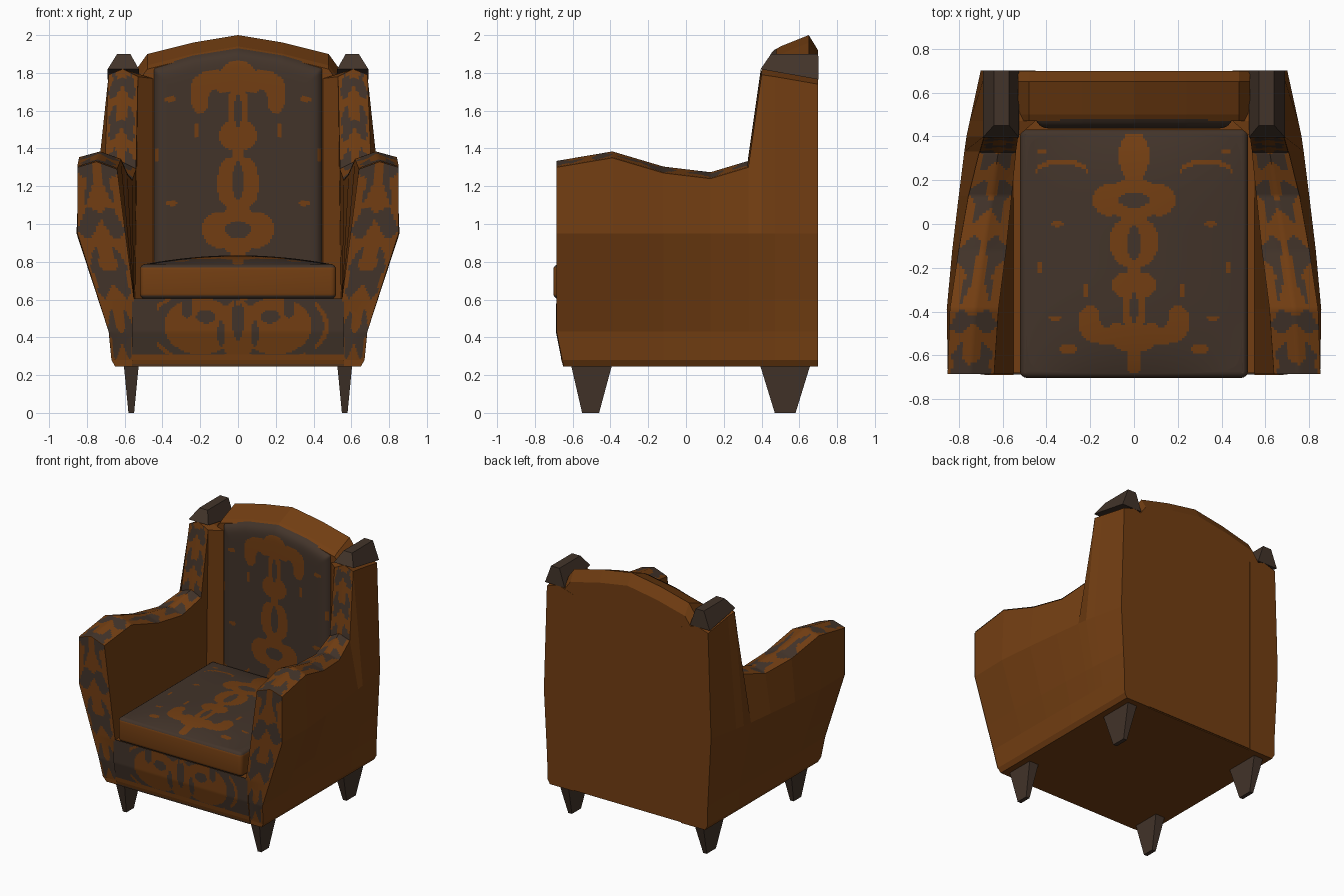
import bpy, bmesh, math
from mathutils import Vector as V

if "Cube" in bpy.data.objects:
    bpy.data.objects.remove(bpy.data.objects["Cube"])


def material(name, rgb):
    m = bpy.data.materials.new(name)
    m.use_nodes = True
    m.diffuse_color = (*rgb, 1)
    m.node_tree.nodes["Principled BSDF"].inputs["Base Color"].default_value = (*rgb, 1)
    return m


RUST = material("rust_fabric", (0.17, 0.048, 0.006))
DARK = material("dark_brown", (0.055, 0.034, 0.023))


def finish(name, bm, mats, smooth=False):
    me = bpy.data.meshes.new(name)
    bm.to_mesh(me)
    bm.free()
    for m in mats:
        me.materials.append(m)
    ob = bpy.data.objects.new(name, me)
    bpy.context.collection.objects.link(ob)
    if smooth:
        bpy.ops.object.select_all(action="DESELECT")
        ob.select_set(True)
        bpy.context.view_layer.objects.active = ob
        bpy.ops.object.shade_smooth_by_angle(angle=math.radians(40))
    return ob


def loft(name, rings, mat):
    """Closed solid through a row of equal rings."""
    bm = bmesh.new()
    rows = [[bm.verts.new(p) for p in r] for r in rings]
    n = len(rows[0])
    for a, b in zip(rows, rows[1:]):
        for i in range(n):
            j = (i + 1) % n
            bm.faces.new((a[i], a[j], b[j], b[i]))
    bm.faces.new(rows[0])
    bm.faces.new(rows[-1])
    bmesh.ops.recalc_face_normals(bm, faces=bm.faces)
    return finish(name, bm, [mat])


def patch(name, surface, nu, nv, is_rust, toward, lift=0.0):
    """Patterned sheet: surface(u, v) gives points, is_rust(u, v, p) the colour."""
    bm = bmesh.new()
    g = [[bm.verts.new(surface(i / nu, j / nv)) for j in range(nv + 1)] for i in range(nu + 1)]
    for i in range(nu):
        for j in range(nv):
            f = bm.faces.new((g[i][j], g[i + 1][j], g[i + 1][j + 1], g[i][j + 1]))
            p = f.calc_center_median()
            f.material_index = 0 if is_rust((i + .5) / nu, (j + .5) / nv, p) else 1
    bm.normal_update()
    if sum(f.normal.dot(V(toward)) for f in bm.faces) < 0:
        bmesh.ops.reverse_faces(bm, faces=bm.faces)
    bm.normal_update()
    for v, n in [(v, v.normal.copy()) for v in bm.verts]:
        v.co += n * lift
    return finish(name, bm, [RUST, DARK], True)


def along(pts, t):
    """Point at fraction t of an evenly divided polyline."""
    k = t * (len(pts) - 1)
    i = min(int(k), len(pts) - 2)
    return pts[i].lerp(pts[i + 1], k - i)


def blob(x, v, cx, cv, rx, rv):
    return ((abs(x) - cx) / rx) ** 2 + ((v - cv) / rv) ** 2 < 1


# Ornament: mirrored ellipses, added and then cut away
ADD = [(0, -.31, .07, .11), (0, -.2, .045, .06), (.1, -.11, .09, .075), (0, -.11, .12, .1),
       (.04, .08, .07, .11), (0, .2, .03, .06), (.03, .28, .07, .06), (0, .38, .055, .13),
       (.12, .5, .11, .05), (.2, .45, .055, .08), (0, .52, .1, .07), (0, .62, .035, .07)]
CUT = [(0, -.11, .07, .035), (0, .09, .03, .08), (0, .38, .018, .07), (.125, .41, .035, .06),
       (.09, -.02, .03, .02)]
SPECKS = [(.42, -.33, .025, .012), (.35, 0, .03, .012), (.36, .43, .03, .012),
          (.3, .57, .045, .02), (.22, .3, .015, .03), (.43, .2, .012, .03)]


def ornament(x, v):
    arc = blob(x, v, .33, -.24, .12, .055) and not blob(x, v, .33, -.22, .12, .055)
    main = any(blob(x, v, *e) for e in ADD) and not any(blob(x, v, *e) for e in CUT)
    return main or arc or any(blob(x, v, *e) for e in SPECKS)


def apron_ornament(u, v, p):
    x, z = p.x, p.z
    body = blob(x, z, .2, .46, .19, .15) or blob(x, z, 0, .44, .1, .16)
    holes = (blob(x, z, 0, .5, .03, .12) or blob(x, z, .17, .51, .05, .035)
             or blob(x, z, .09, .42, .02, .07) or blob(x, z, .27, .56, .03, .06))
    rim = blob(x, z, .2, .46, .28, .19) and not blob(x, z, .2, .46, .255, .175)
    return body and not holes or rim and math.sin(x * 45) > -.3


def trim(u, s):
    """Wavy blotches running along a narrow strip."""
    return (.55 * math.cos(4 * math.pi * u) + .6 * math.sin(26 * s)
            + .4 * math.sin(47 * s + 2 * math.cos(2 * math.pi * u))) > -.1


# Arm and wing stations: y, top, middle width, top width, ridge, inner top, inner low
STATIONS = [(-.685, 1.33, .85, .85, .75, .64, .55), (-.39, 1.38, .855, .84, .73, .62, .55),
            (-.12, 1.30, .83, .80, .69, .585, .55), (.13, 1.27, .80, .755, .65, .56, .55),
            (.33, 1.33, .775, .705, .62, .54, .55), (.40, 1.82, .765, .685, .61, .53, .545),
            (.47, 1.81, .75, .68, .58, .45, .45), (.70, 1.77, .70, .675, .58, .45, .45)]


def arm_ring(s, y, top, mid, out, ridge, tin, low):
    flare = mid - .67
    front = y < -.6
    pts = [(low, .245), (.65, .245), (.67, .28), (.67 + flare * .08, .43), (.67 + flare * .38, .6),
           (mid, .95), (out, top - .03), (ridge, top), (tin, top - .04), (low, .6)]
    return [V((s * x, y + (max(0, .43 - z) * .2 if front else 0), z)) for x, z in pts]


for s, side in ((1, "left"), (-1, "right")):
    rings = [arm_ring(s, *st) for st in STATIONS]
    loft(side + "_arm_and_wing", rings, RUST)

    # Patterned strip over the arm and up the wing
    tops = [[r[6], r[7], r[8]] for r in rings[:6]]
    patch(side + "_arm_top_trim", lambda u, v: along([along(t, u) for t in tops], v),
          16, 110, lambda u, v, p: trim(u, p.y + p.z), (0, -.5, 1), .004)

    # Patterned arm front
    f = rings[0]
    outer = [f[2], f[3], f[4], f[5], f[6]]
    inner = [f[0].lerp(f[9], t) for t in (.1, .5, 1)] + [f[9].lerp(f[8], .5), f[8]]
    crest = f[7] - (f[6] + f[8]) / 2

    def arm_face(u, v):
        p = along(inner, v).lerp(along(outer, v), u)
        return p + crest * (1 - abs(2 * u - 1)) * max(0, v * 4 - 3)
    patch(side + "_arm_front_trim", arm_face, 18, 90,
          lambda u, v, p: trim(u, p.z * .8 + .1), (0, -1, 0), .004)

    # Wing cap
    low = [(.525, .395, 1.82), (.69, .395, 1.82), (.69, .702, 1.765), (.525, .702, 1.765)]
    high = [(.57, .45, 1.90), (.64, .45, 1.90), (.64, .70, 1.90), (.57, .70, 1.90)]
    loft(side + "_wing_cap", [[(s * x, y, z) for x, y, z in r] for r in (low, high)], DARK)

    # Tapered legs
    for end, a, b, c, d in (("front", -.61, -.39, -.55, -.46), ("back", .39, .66, .47, .58)):
        rings = [[(s * x, y, z) for x, y in ((i, p), (o, p), (o, q), (i, q))]
                 for i, o, p, q, z in ((.525, .605, a, b, .26), (.55, .58, c, d, 0))]
        loft(f"{side}_{end}_leg", rings, DARK)

# Seat base
base = [(-.65, .245), (-.66, .28), (-.68, .43), (-.68, .6), (.69, .6), (.69, .245)]
loft("seat_base", [[(x, y, z) for y, z in base] for x in (-.56, .56)], RUST)


def apron(u, v):
    z = .25 + .355 * v
    return V((1.12 * (u - .5), -.688 + max(0, .43 - z) * .2, z))


patch("front_apron", apron, 110, 40, apron_ornament, (0, -1, 0))

# Backrest frame with an arched top
CREST = [(-.53, 1.83), (-.48, 1.90), (-.24, 1.96), (0, 2), (.24, 1.96), (.48, 1.90), (.53, 1.83)]
loft("backrest_frame", [[(x, y, z) for y, z in (
    (.47, .3), (.47, h - .08), (.5, h - .06), (.65, h), (.699, h - .08), (.699, .25))]
    for x, h in CREST], RUST)


# Backrest pad, rounded at its rim
def back_pad(u, v):
    x = .9 * (u - .5)
    top = 1.93 - .16 * abs(x) - .14 * max(0, abs(x) - .24)
    rim = max(abs(2 * u - 1), 2 * v - 1) ** 24
    return V((x, .435 + .045 * rim, .65 + (top - .65) * v))


patch("backrest_pad", back_pad, 90, 120,
      lambda u, v, p: ornament(p.x, (p.z - .97) / 1.28 - .11) and v < .95, (0, -1, 0))

# Seat cushion: rust band between dark rounded edges
bm = bmesh.new()
bmesh.ops.create_cube(bm, size=1)
for v in bm.verts:
    v.co = V((v.co.x * 1.04, v.co.y * 1.135 - .135, v.co.z * .185 + .695))
bmesh.ops.bevel(bm, geom=bm.edges[:], offset=.03, segments=4, profile=.5, affect="EDGES")
bm.normal_update()
for f in bm.faces:
    f.material_index = 1 if abs(f.normal.z) > .3 else 0
finish("seat_cushion", bm, [RUST, DARK], True)


# Crowned cushion top
def cushion_top(u, v):
    a, b = 2 * u - 1, 2 * v - 1
    return V((.5 * a, .545 * b - .135, .786 + .048 * (1 - a * a) * (1 - b ** 4)))


patch("cushion_top", cushion_top, 100, 110, lambda u, v, p: ornament(p.x, -p.y), (0, 0, 1))
